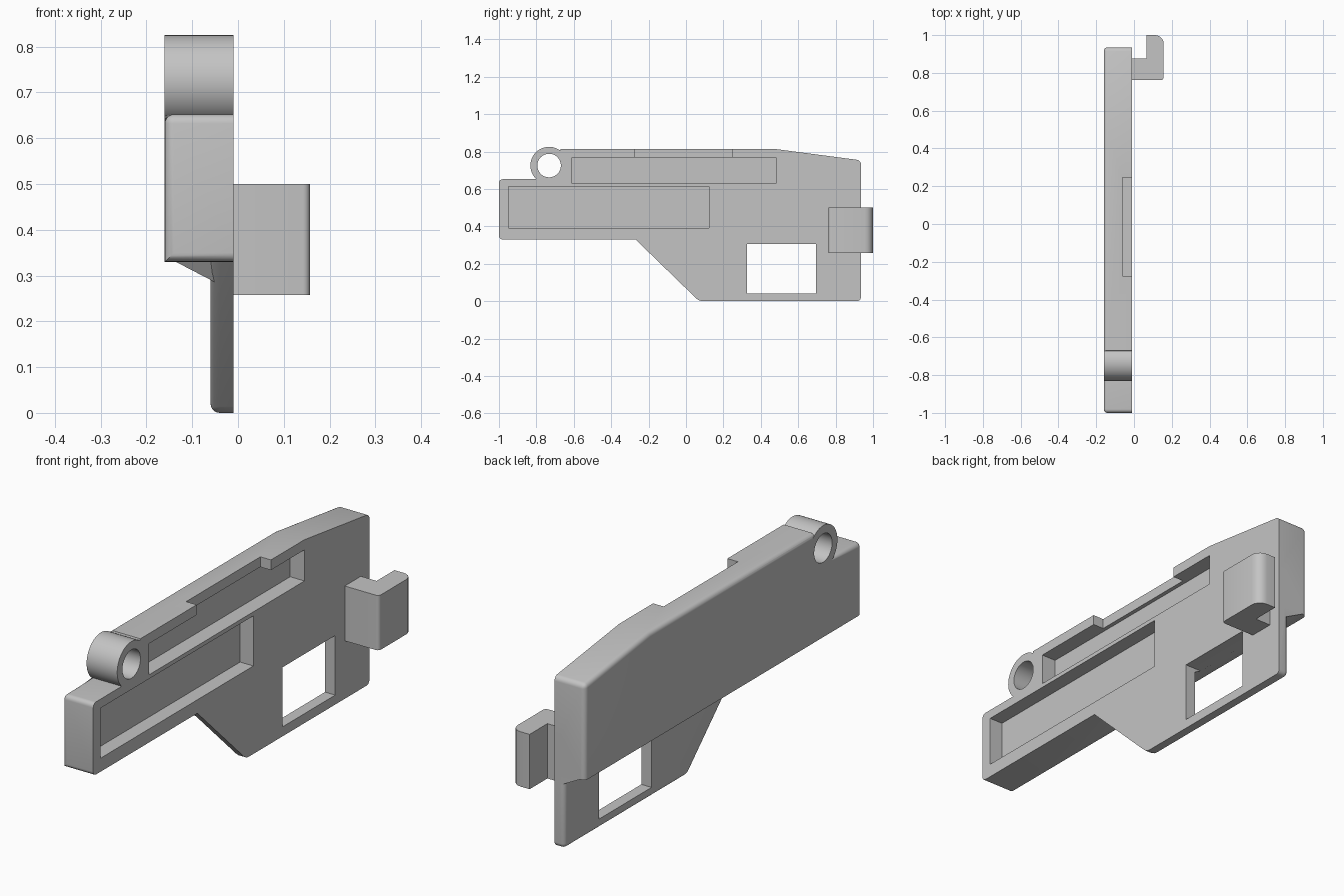
import bpy
import bmesh
import math
from mathutils import Vector

cube = bpy.data.objects.get("Cube")
if cube:
    bpy.data.objects.remove(cube, do_unlink=True)

grey = bpy.data.materials.new("plain grey")
grey.use_nodes = True
COLOUR = (0.55, 0.55, 0.55, 1)
grey.diffuse_color = COLOUR
grey.node_tree.nodes["Principled BSDF"].inputs["Base Color"].default_value = COLOUR

INNER, OUTER, PLATE = -0.01, -0.16, -0.06


def finish(name, bm):
    bmesh.ops.recalc_face_normals(bm, faces=bm.faces)
    mesh = bpy.data.meshes.new(name)
    bm.to_mesh(mesh)
    bm.free()
    mesh.materials.append(grey)
    obj = bpy.data.objects.new(name, mesh)
    bpy.context.collection.objects.link(obj)
    return obj


def prism(points, direction):
    """Extrude a closed outline of 3D points."""
    bm = bmesh.new()
    face = bm.faces.new([bm.verts.new(p) for p in points])
    res = bmesh.ops.extrude_face_region(bm, geom=[face])
    verts = [g for g in res["geom"] if isinstance(g, bmesh.types.BMVert)]
    bmesh.ops.translate(bm, verts=verts, vec=direction)
    bmesh.ops.recalc_face_normals(bm, faces=bm.faces)
    return bm


def side_prism(outline, x0, x1):
    return prism([(x0, y, z) for y, z in outline], (x1 - x0, 0, 0))


def bevel(bm, rule, radius):
    edges = [e for e in bm.edges if rule(*[v.co for v in e.verts])]
    bmesh.ops.bevel(bm, geom=edges, offset=radius, segments=5, profile=0.5,
                    affect='EDGES', clamp_overlap=True)


def disc(radius, x0, x1, y=-0.732, z=0.725, sides=48):
    ring = [(y + radius * math.cos(math.tau * i / sides),
             z + radius * math.sin(math.tau * i / sides)) for i in range(sides)]
    return side_prism(ring, x0, x1)


def box(x0, x1, y0, y1, z0, z1):
    return side_prism([(y0, z0), (y1, z0), (y1, z1), (y0, z1)], x0, x1)


def combine(target, bm, operation):
    tool = finish("helper", bm)
    tool.hide_render = True
    mod = target.modifiers.new("combine", 'BOOLEAN')
    mod.object, mod.operation, mod.solver = tool, operation, 'EXACT'
    bpy.context.view_layer.objects.active = target
    bpy.ops.object.modifier_apply(modifier=mod.name)
    bpy.data.objects.remove(tool, do_unlink=True)


def smooth(obj):
    bpy.ops.object.select_all(action='DESELECT')
    obj.select_set(True)
    bpy.context.view_layer.objects.active = obj
    bpy.ops.object.shade_smooth_by_angle(angle=math.radians(30))


# Thick upper housing: rounded outer rim, sharp lower edge
bm = side_prism([(-1, 0.33), (-1, 0.652), (-0.72, 0.652), (-0.67, 0.813),
                 (0.48, 0.813), (0.935, 0.753), (0.935, 0.33)], INNER, OUTER)


def housing_rim(a, b):
    on_outer = max(a.x, b.x) < OUTER + 0.001 and max(a.z, b.z) > 0.34
    inside_lug = all(-0.73 < v.y < -0.66 for v in (a, b))
    corner = abs(a.x - b.x) > 0.1 and (a.y < -0.9 or a.y > 0.9 and a.z > 0.5)
    return (on_outer and not inside_lug) or corner


bevel(bm, housing_rim, 0.02)
body = finish("housing", bm)

# Thin lower plate with a slanted front edge
bm = side_prism([(0.07, 0), (0.935, 0), (0.935, 0.5), (-0.2, 0.5),
                 (-0.27, 0.33)], INNER, PLATE)


def plate_rim(a, b):
    on_outer = max(a.x, b.x) < PLATE + 0.001 and min(a.z, b.z) < 0.34 and max(a.z, b.z) < 0.51
    hidden = a.y < -0.15 and b.y < -0.15
    corner = abs(a.x - b.x) > 0.01 and a.z < 0.01
    return (on_outer and not hidden) or corner


bevel(bm, plate_rim, 0.02)
combine(body, bm, 'UNION')

# Sloped web between housing underside and plate
bm = prism([(-0.14, 0, 0.332), (-0.04, 0, 0.28), (-0.04, 0, 0.36), (-0.14, 0, 0.36)],
           (0, 0.935, 0))
for v in bm.verts:
    if v.co.y < 0.1:
        v.co.y = -0.265 + 1.03 * (0.33 - min(v.co.z, 0.33))
combine(body, bm, 'UNION')

# Round lug and its bore
combine(body, disc(0.1, INNER, OUTER), 'UNION')
combine(body, disc(0.063, 0.1, -0.3), 'DIFFERENCE')

# Recesses, top notch and window
for cut in ((-0.08, 0.05, -0.61, 0.48, 0.63, 0.768),
            (-0.075, 0.05, -0.95, 0.122, 0.39, 0.612),
            (-0.062, 0.05, -0.275, 0.245, 0.75, 0.9),
            (-0.3, 0.05, 0.327, 0.695, 0.042, 0.306)):
    combine(body, box(*cut), 'DIFFERENCE')
smooth(body)

# L-shaped clip on the inner side
bm = prism([(x, y, 0.257) for x, y in
            ((-0.012, 0.762), (0.157, 0.762), (0.157, 1), (0.067, 1),
             (0.067, 0.875), (-0.012, 0.875))], (0, 0, 0.243))
bevel(bm, lambda a, b: abs(a.z - b.z) > 0.1 and a.x > 0.15 and a.y > 0.9, 0.045)
bevel(bm, lambda a, b: abs(a.z - b.z) > 0.1 and a.x > 0.15 and a.y < 0.8, 0.015)
smooth(finish("clip", bm))
